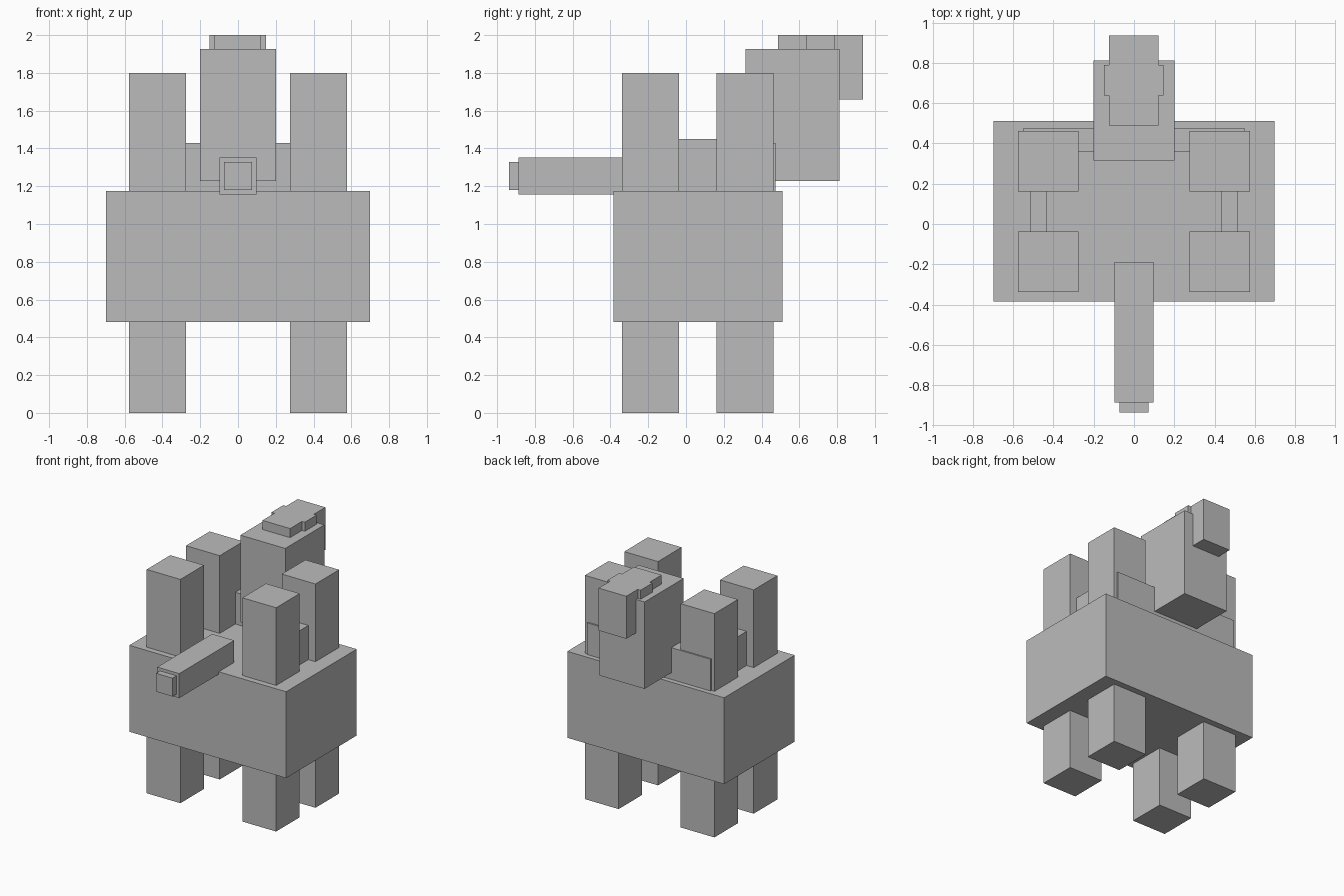
import bpy
import bmesh

if "Cube" in bpy.data.objects:
    bpy.data.objects.remove(bpy.data.objects["Cube"])

grey = bpy.data.materials.new("plain grey")
grey.diffuse_color = (0.5, 0.5, 0.5, 1)
grey.use_nodes = True
grey.node_tree.nodes["Principled BSDF"].inputs["Base Color"].default_value = grey.diffuse_color


def block(name, x, y, z):
    """Box spanning the given (low, high) range on each axis."""
    bm = bmesh.new()
    bmesh.ops.create_cube(bm, size=1)
    for v in bm.verts:
        v.co = [r[1] if c > 0 else r[0] for c, r in zip(v.co, (x, y, z))]
    mesh = bpy.data.meshes.new(name)
    bm.to_mesh(mesh)
    bm.free()
    mesh.materials.append(grey)
    obj = bpy.data.objects.new(name, mesh)
    bpy.context.collection.objects.link(obj)
    return obj


# Main body
block("body", (-0.698, 0.698), (-0.385, 0.512), (0.48, 1.175))

# Four columns passing through the body, and the side rails between them
for side, s in (("left", -1), ("right", 1)):
    xs = sorted((s * 0.276, s * 0.576))
    block(side + "_front_leg", xs, (-0.338, -0.038), (0, 1.8))
    block(side + "_back_leg", xs, (0.162, 0.462), (0, 1.8))
    block(side + "_side_rail", sorted((s * 0.433, s * 0.513)),
          (-0.19, 0.31), (1.15, 1.45))

# Rail across the back
block("back_rail", (-0.55, 0.55), (0.36, 0.473), (1.15, 1.43))

# Front beam with its smaller tip
block("front_beam", (-0.098, 0.098), (-0.887, -0.188), (1.155, 1.352))
block("beam_tip", (-0.073, 0.073), (-0.936, -0.86), (1.18, 1.328))

# Upright at the back, with the capping block and its cross piece
block("back_tower", (-0.2, 0.2), (0.315, 0.812), (1.228, 1.927))
block("tower_cap", (-0.124, 0.122), (0.488, 0.936), (1.658, 2.0))
block("cap_cross_piece", (-0.15, 0.147), (0.639, 0.79), (1.85, 2.0))
